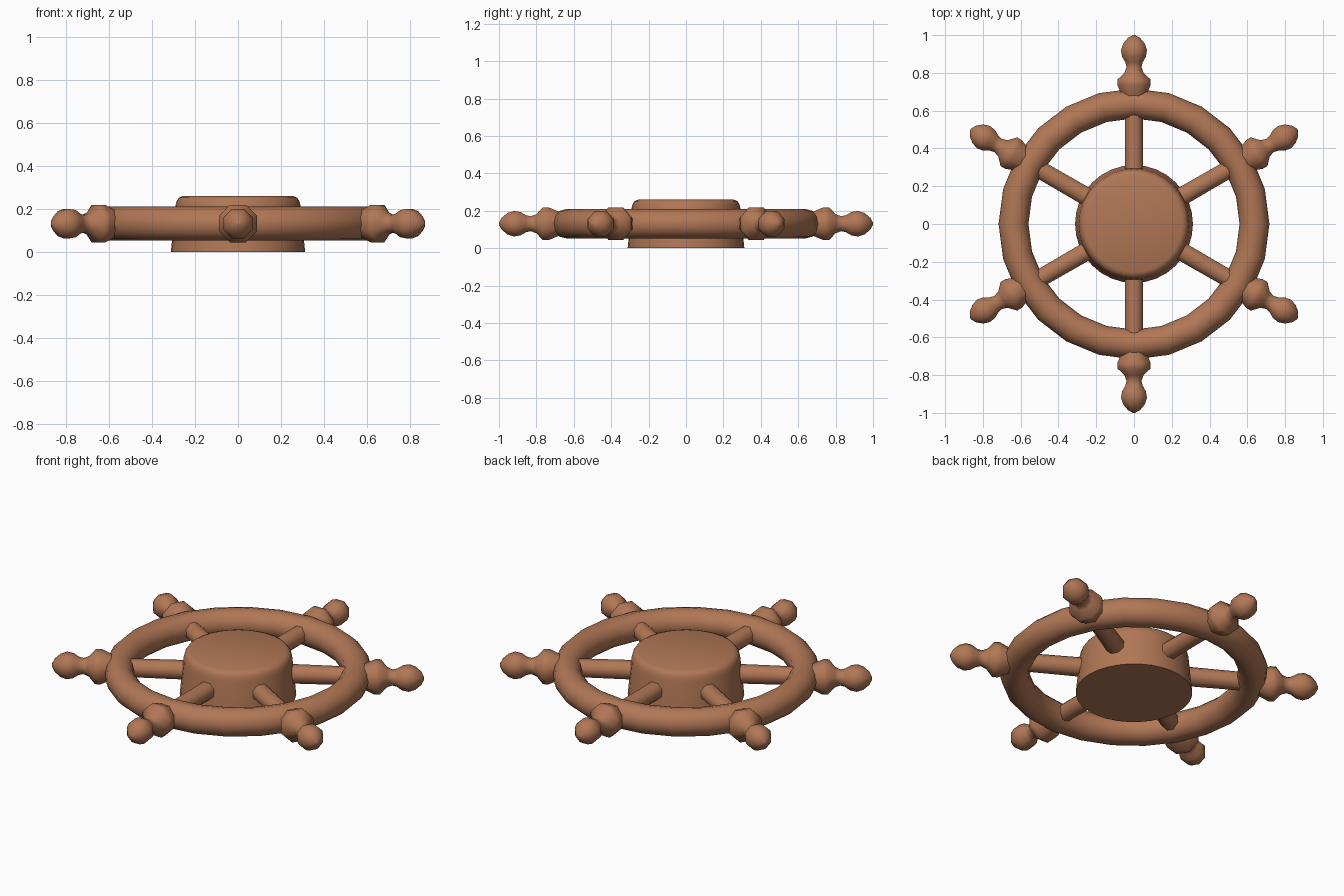
import bpy, math
from mathutils import Matrix, Vector

if "Cube" in bpy.data.objects:
    bpy.data.objects.remove(bpy.data.objects["Cube"])

wood = bpy.data.materials.new("brown_wood")
wood.diffuse_color = (0.44, 0.185, 0.092, 1)
wood.use_nodes = True
wood.node_tree.nodes["Principled BSDF"].inputs["Base Color"].default_value = wood.diffuse_color
ZC = 0.131  # height of the wheel's mid plane


def finish(name, verts, faces, mat=Matrix(), angle=40):
    me = bpy.data.meshes.new(name)
    me.from_pydata([mat @ Vector(v) for v in verts], [], faces)
    me.materials.append(wood)
    ob = bpy.data.objects.new(name, me)
    bpy.context.collection.objects.link(ob)
    bpy.ops.object.select_all(action='DESELECT')
    ob.select_set(True)
    bpy.context.view_layer.objects.active = ob
    bpy.ops.object.shade_smooth_by_angle(angle=math.radians(angle))
    return ob


def lathe(name, profile, n, mat=Matrix(), offset=0.0, angle=40):
    """Turn a (radius, height) profile round the z axis, with capped ends."""
    verts, faces = [], []
    for r, z in profile:
        for i in range(n):
            a = 2 * math.pi * (i + offset) / n
            verts.append((r * math.cos(a), r * math.sin(a), z))
    for k in range(len(profile) - 1):
        for i in range(n):
            j = (i + 1) % n
            faces.append((k * n + i, k * n + j, (k + 1) * n + j, (k + 1) * n + i))
    faces.append(tuple(reversed(range(n))))
    faces.append(tuple(range((len(profile) - 1) * n, len(profile) * n)))
    return finish(name, verts, faces, mat, angle)


# Rim
N, M, R, r = 24, 12, 0.638, 0.079
verts, faces = [], []
for i in range(N):
    a = 2 * math.pi * i / N
    for j in range(M):
        b = 2 * math.pi * j / M
        d = R + r * math.cos(b)
        verts.append((d * math.cos(a), d * math.sin(a), ZC + r * math.sin(b)))
        i2, j2 = (i + 1) % N, (j + 1) % M
        faces.append((i * M + j, i2 * M + j, i2 * M + j2, i * M + j2))
finish("rim", verts, faces, angle=60)

# Hub drum, slightly tapered with a rounded top edge
lathe("hub", [(0.312, 0), (0.292, 0.21), (0.286, 0.235), (0.275, 0.252), (0.255, 0.26)], 32)

# Spokes and turned handles, six of each
handle = [(0.05, 0.62), (0.07, 0.68), (0.095, 0.735), (0.095, 0.765), (0.055, 0.80),
          (0.043, 0.83), (0.049, 0.855), (0.068, 0.885), (0.074, 0.92),
          (0.062, 0.955), (0.035, 0.985), (0.006, 1.0)]
for k in range(6):
    turn = (Matrix.Translation((0, 0, ZC))
            @ Matrix.Rotation(math.radians(30 + 60 * k), 4, 'Z')
            @ Matrix.Rotation(math.pi / 2, 4, 'Y'))
    lathe(f"spoke_{k + 1}", [(0.053, 0.2), (0.05, 0.63)], 8, turn, 0.5, 50)
    lathe(f"handle_{k + 1}", handle, 8, turn, 0.5, 50)
